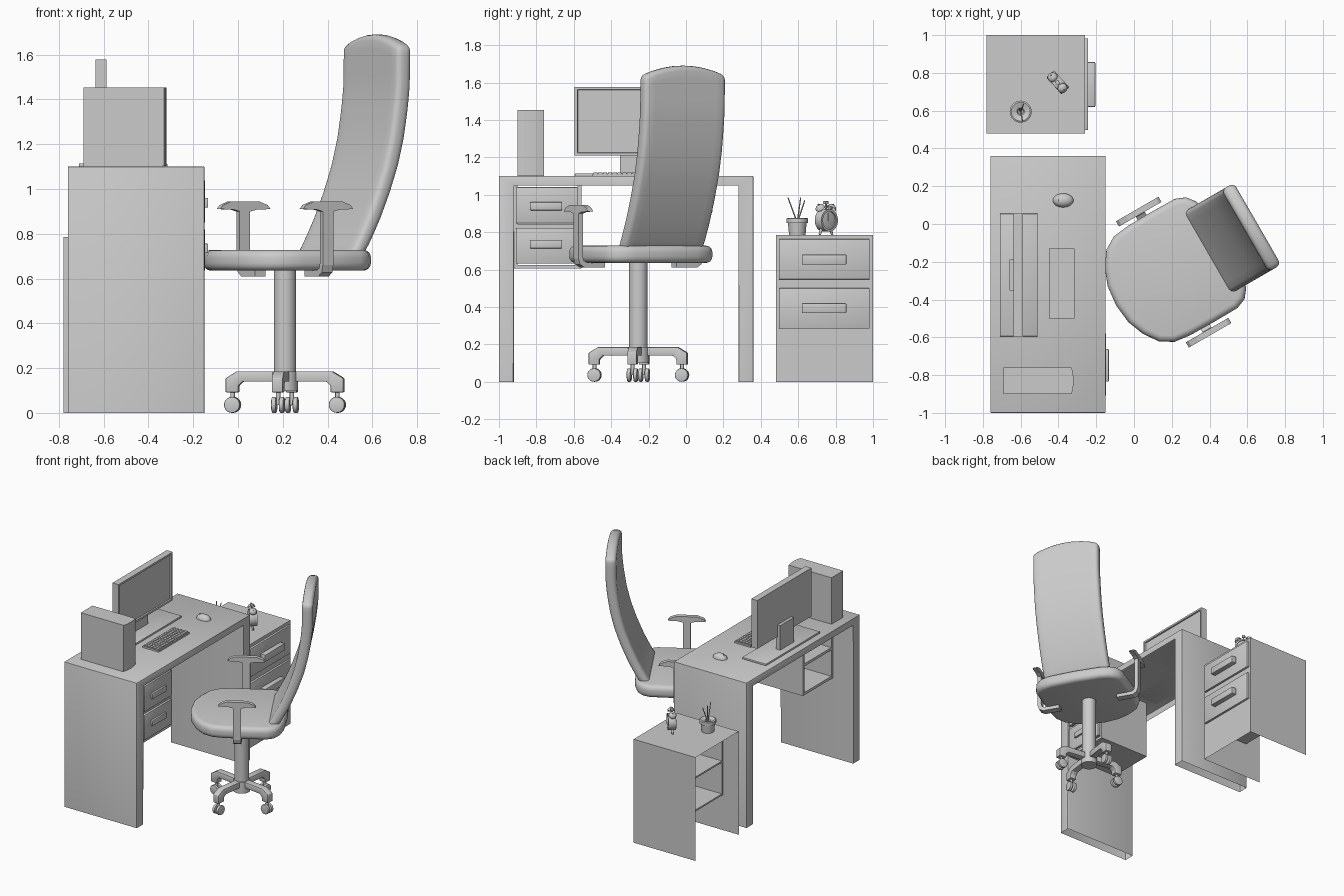
import bpy, bmesh, math
from mathutils import Matrix, Vector

if "Cube" in bpy.data.objects:
    bpy.data.objects.remove(bpy.data.objects["Cube"])

I = Matrix.Identity(4)

def finish(name, bm, M=I, bevel=0, seg=2, smooth=False):
    bmesh.ops.recalc_face_normals(bm, faces=bm.faces)
    if bevel:
        es = [e for e in bm.edges if len(e.link_faces) == 2 and e.calc_face_angle() > math.radians(38)]
        bmesh.ops.bevel(bm, geom=es, offset=bevel, segments=seg, profile=0.5, affect='EDGES', clamp_overlap=True)
    bm.transform(M)
    me = bpy.data.meshes.new(name)
    bm.to_mesh(me)
    bm.free()
    ob = bpy.data.objects.new(name, me)
    bpy.context.collection.objects.link(ob)
    if smooth:
        bpy.ops.object.select_all(action='DESELECT')
        ob.select_set(True)
        bpy.context.view_layer.objects.active = ob
        bpy.ops.object.shade_smooth_by_angle(angle=math.radians(35))
    return ob

def add_box(bm, x, y, z):
    T = Matrix.Translation(((x[0]+x[1])/2, (y[0]+y[1])/2, (z[0]+z[1])/2))
    S = Matrix.Diagonal((x[1]-x[0], y[1]-y[0], z[1]-z[0], 1))
    bmesh.ops.create_cube(bm, size=1, matrix=T @ S)

def drop_faces(bm, dirs):
    bm.normal_update()
    fs = [f for f in bm.faces if any(f.normal.dot(Vector(d)) > 0.99 for d in dirs)]
    bmesh.ops.delete(bm, geom=fs, context='FACES')

def box(name, x, y, z, M=I, bevel=0, drop=()):
    bm = bmesh.new()
    add_box(bm, x, y, z)
    drop_faces(bm, drop)
    return finish(name, bm, M, bevel, 2, bevel > 0)

def prism(name, pts, vec, M=I, bevel=0, seg=2, drop=(), smooth=False):
    bm = bmesh.new()
    f = bm.faces.new([bm.verts.new(p) for p in pts])
    r = bmesh.ops.extrude_face_region(bm, geom=[f], use_keep_orig=True)
    bmesh.ops.translate(bm, vec=vec, verts=[v for v in r['geom'] if isinstance(v, bmesh.types.BMVert)])
    bmesh.ops.recalc_face_normals(bm, faces=bm.faces)
    drop_faces(bm, drop)
    return finish(name, bm, M, bevel, seg, smooth)

def rod(name, a, b, r, M=I, n=24, r2=None, bevel=0):
    a, b = Vector(a), Vector(b)
    bm = bmesh.new()
    R = Vector((0, 0, 1)).rotation_difference(b-a).to_matrix().to_4x4()
    bmesh.ops.create_cone(bm, cap_ends=True, segments=n, radius1=r, radius2=r if r2 is None else r2,
                          depth=(b-a).length, matrix=Matrix.Translation((a+b)/2) @ R)
    return finish(name, bm, M, bevel, 2, True)

def ball(name, c, s, M=I, cut=None):
    bm = bmesh.new()
    bmesh.ops.create_uvsphere(bm, u_segments=24, v_segments=12, radius=1,
                              matrix=Matrix.Translation(c) @ Matrix.Diagonal((*s, 1)))
    if cut is not None:
        bmesh.ops.bisect_plane(bm, geom=bm.verts[:]+bm.edges[:]+bm.faces[:], plane_co=(0, 0, cut),
                               plane_no=(0, 0, 1), clear_inner=True)
    return finish(name, bm, M, smooth=True)

def lathe(name, prof, M=I, n=28):
    bm = bmesh.new()
    vs = [bm.verts.new((r, 0, z)) for r, z in prof]
    es = [bm.edges.new(p) for p in zip(vs, vs[1:])]
    bmesh.ops.spin(bm, geom=vs+es, cent=(0, 0, 0), axis=(0, 0, 1), angle=2*math.pi, steps=n)
    bmesh.ops.remove_doubles(bm, verts=bm.verts, dist=1e-5)
    return finish(name, bm, M, smooth=True)

# Desk: upside-down U, hollow underneath
prism("desk_frame", [(-.76, y, z) for y, z in [(-1, 0), (-1, 1.1), (.36, 1.1), (.36, 0), (.28, 0),
      (.28, 1.05), (-.92, 1.05), (-.92, 0)]], (.61, 0, 0), bevel=.004, drop=[(0, 0, -1)], smooth=True)

# Open-backed drawer housings and drawer fronts with handles
def cubby(name, x, y, z, mid, t):
    bm = bmesh.new()
    add_box(bm, x, (y[0], y[0]+t), z)
    add_box(bm, x, (y[1]-t, y[1]), z)
    for s in (z[0], mid):
        add_box(bm, x, (y[0]+t, y[1]-t), (s, s+t))
    finish(name, bm)

def drawer(name, x, y, z, hx, hy, hz):
    box(name + "_front", x, y, z, bevel=.004)
    box(name + "_handle", (x[1]-.002, hx), hy, hz, bevel=.004)

cubby("desk_drawer_housing", (-.59, -.165), (-.92, -.56), (.605, 1.05), .823, .02)
for i, (z, hz) in enumerate([((.632, .822), (.713, .756)), ((.847, 1.04), (.917, .96))]):
    drawer(f"desk_drawer_{i}", (-.168, -.148), (-.91, -.58), z, -.133, (-.834, -.663), hz)

# Bedside cabinet: thin shell open at back and bottom
box("cabinet_shell", (-.78, -.26), (.48, 1), (0, .785), drop=[(-1, 0, 0), (0, 0, -1)])
cubby("cabinet_drawer_housing", (-.65, -.262), (.485, .995), (.27, .78), .52, .012)
for i, (z, hz) in enumerate([((.284, .5), (.367, .42)), ((.547, .762), (.627, .68))]):
    drawer(f"cabinet_drawer_{i}", (-.262, -.243), (.497, .982), z, -.205, (.62, .857), hz)

# Monitor with recessed screen, stand and base
bm = bmesh.new()
add_box(bm, (-.637, -.587), (-.595, .055), (1.21, 1.577))
bm.normal_update()
screen = [f for f in bm.faces if f.normal.x > .9]
bmesh.ops.inset_region(bm, faces=screen, thickness=.02, depth=0)
bmesh.ops.inset_region(bm, faces=screen, thickness=.003, depth=-.01)
finish("monitor", bm)
box("monitor_stand", (-.66, -.625), (-.353, -.187), (1.11, 1.3))
box("monitor_base", (-.71, -.51), (-.595, .055), (1.1, 1.114), bevel=.003)

# Keyboard, mouse, computer tower
box("keyboard_base", (-.45, -.315), (-.5, -.13), (1.1, 1.112))
bm = bmesh.new()
for r in range(5):
    for c in range(14):
        x, y = -.444 + r*.025, -.495 + c*.0258
        add_box(bm, (x, x+.021), (y, y+.022), (1.11, 1.119))
finish("keyboard_keys", bm)
ball("mouse", (-.375, .125, 1.1), (.055, .037, .034), cut=1.1)
rod("mouse_wheel", (-.405, .121, 1.124), (-.405, .129, 1.124), .009, n=12)
box("tower_case", (-.69, -.338), (-.9, -.76), (1.1, 1.453))
prism("tower_front", [(x, y, 1.103) for x, y in [(-.338, -.9), (-.33, -.9), (-.322, -.865), (-.32, -.83),
      (-.322, -.795), (-.33, -.76), (-.338, -.76)]], (0, 0, .35))

# Plant pot with sprigs
P = Matrix.Translation((-.6, .595, 0))
lathe("pot", [(0, .785), (.044, .785), (.05, .848), (.058, .848), (.058, .872), (.05, .876), (.02, .866),
              (.014, .855), (0, .855)], P)
for i, t in enumerate([(.01, -.05, .985), (-.01, .018, .985), (.015, .04, .97)]):
    rod(f"sprig_{i}", (0, 0, .85), t, .004, P, 8, .003)

# Alarm clock
C = Matrix.Translation((-.405, .748, 0)) @ Matrix.Rotation(math.radians(42), 4, 'Z')
rod("clock_body", (-.025, 0, .863), (.022, 0, .863), .06, C, 32, bevel=.004)
bm = bmesh.new()
rings = []
for r, x in [(.06, .02), (.06, .03), (.048, .03), (.048, .02)]:
    rings.append([bm.verts.new((x, r*math.cos(a*math.pi/16), .863 + r*math.sin(a*math.pi/16))) for a in range(32)])
for k in range(4):
    A, B = rings[k], rings[(k+1) % 4]
    for j in range(32):
        bm.faces.new((A[j], A[j-1], B[j-1], B[j]))
finish("clock_rim", bm, C, smooth=True)
box("clock_minute_hand", (.022, .026), (-.003, .003), (.86, .902), C)
box("clock_hour_hand", (.022, .026), (-.003, .028), (.86, .866), C)
for s in (-1, 1):
    B = C @ Matrix.Translation((0, s*.038, .925)) @ Matrix.Rotation(-s*.6, 4, 'X')
    ball("clock_bell", (0, 0, 0), (.027, .027, .025), B, cut=0)
    rod("clock_bell_post", (0, 0, -.02), (0, 0, .03), .004, B, 10)
    rod("clock_foot", (0, s*.03, .82), (0, s*.046, .786), .009, C, 12, .006)
box("clock_hammer_stem", (-.004, .004), (-.003, .003), (.92, .955), C)
box("clock_hammer", (-.01, .01), (-.012, .012), (.95, .966), C, bevel=.003)

# Chair, local +x is its back
H = Matrix.Translation((.21, -.255, 0)) @ Matrix.Rotation(math.radians(30), 4, 'Z')
half = [(-.34, .11), (-.305, .2), (-.25, .28), (-.18, .322), (-.09, .333), (.06, .335), (.2, .333),
        (.255, .31), (.29, .265), (.31, .19)]
outline = [(-.352, 0)] + half + [(.318, 0)] + [(u, -v) for u, v in reversed(half)]
prism("seat", [(u, v, .635) for u, v in outline], (0, 0, .093), H, .034, 4, smooth=True)

# Backrest: curved slab with arched top
curve = [(.69, .185), (.73, .212), (.85, .275), (.975, .328), (1.1, .372), (1.22, .402), (1.33, .42),
         (1.445, .434), (1.7, .438)]
def back_u(z):
    for (z0, a), (z1, b) in zip(curve, curve[1:]):
        if z <= z1:
            return a + (b-a)*(z-z0)/(z1-z0)
    return curve[-1][1]
bm = bmesh.new()
vs = [-.25 + i*.5/8 for i in range(9)]
rows = []
for k in range(17):
    zs = [.69 + k/16*(1.0 - .052*(v/.25)**2) for v in vs]
    rows.append([[bm.verts.new((back_u(z)+d, v, z)) for v, z in zip(vs, zs)] for d in (0, .075)])
loops = [f + b[::-1] for f, b in rows]
for A, B in zip(loops, loops[1:]):
    for j in range(18):
        bm.faces.new((A[j-1], A[j], B[j], B[j-1]))
for f, b in (rows[0], rows[-1]):
    for j in range(8):
        bm.faces.new((f[j], f[j+1], b[j+1], b[j]))
finish("backrest", bm, H, .026, 3, True)

# Armrests
for s, side in ((1, "left"), (-1, "right")):
    prism(f"{side}_arm_pad", [(u, s*.37-.016, z) for u, z in [(-.13, .91), (-.115, .928), (-.07, .945), (.07, .945),
          (.115, .928), (.13, .91), (.06, .908), (.03, .9), (-.03, .9), (-.06, .908)]], (0, .032, 0), H)
    prism(f"{side}_arm_support", [(-.027, s*v, z) for v, z in [(.385, .905), (.385, .66), (.375, .628), (.345, .61),
          (.22, .61), (.22, .638), (.335, .638), (.352, .648), (.358, .67), (.358, .905)]], (.054, 0, 0), H)

# Column and four-legged base with twin casters
rod("column", (.21, -.255, .12), (.21, -.255, .64), .05, n=32)
rod("base_hub", (.21, -.255, .1), (.21, -.255, .185), .058, n=32)
leg = [(0, .185), (.215, .185), (.265, .155), (.265, .092), (.208, .092), (.208, .12), (.188, .14), (0, .14)]
for i in range(4):
    L = Matrix.Translation((.21, -.255, 0)) @ Matrix.Rotation(math.radians(90*i-7.5), 4, 'Z')
    prism(f"base_leg_{i}", [(r, -.025, z) for r, z in leg], (0, .05, 0), L, .004, smooth=True)
    rod(f"caster_stem_{i}", (.236, 0, .035), (.236, 0, .1), .01, L, 12)
    for s in (-1, 1):
        rod(f"caster_wheel_{i}", (.236, s*.007, .036), (.236, s*.028, .036), .036, L, 20, bevel=.005)
